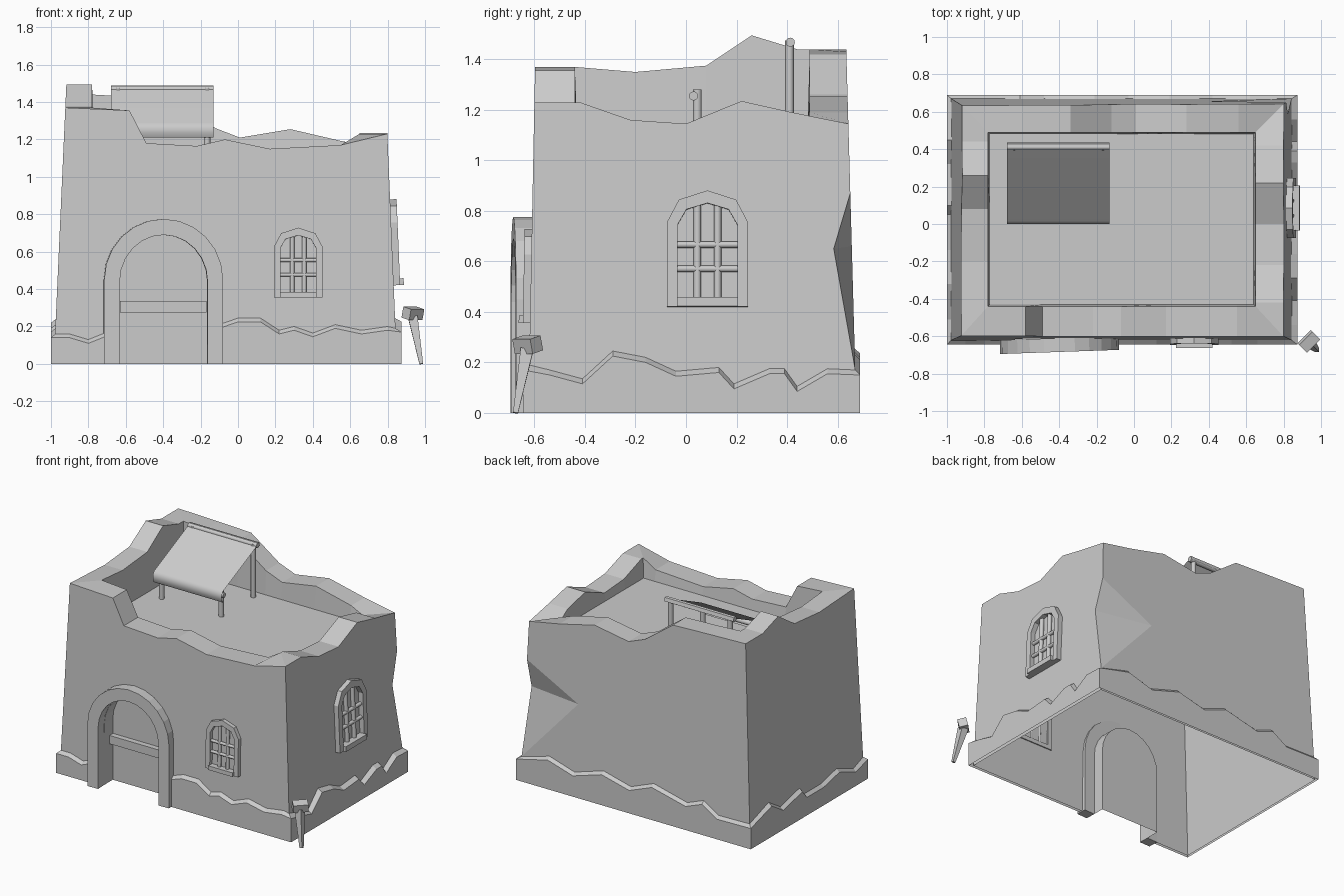
import bpy, bmesh
from math import sin, cos, pi, radians
from mathutils import Vector, Matrix

cube = bpy.data.objects.get("Cube")
if cube:
    bpy.data.objects.remove(cube, do_unlink=True)

grey = bpy.data.materials.new("plain_grey")
grey.use_nodes = True
grey.diffuse_color = (0.6, 0.6, 0.6, 1)
grey.node_tree.nodes["Principled BSDF"].inputs["Base Color"].default_value = grey.diffuse_color


def finish(bm, name, matrix=None, smooth=False, recalc=True):
    if recalc:
        bmesh.ops.recalc_face_normals(bm, faces=bm.faces)
    mesh = bpy.data.meshes.new(name)
    bm.to_mesh(mesh)
    bm.free()
    mesh.materials.append(grey)
    obj = bpy.data.objects.new(name, mesh)
    bpy.context.collection.objects.link(obj)
    if matrix:
        obj.matrix_world = matrix
    if smooth:
        bpy.ops.object.select_all(action='DESELECT')
        obj.select_set(True)
        bpy.context.view_layer.objects.active = obj
        bpy.ops.object.shade_smooth_by_angle(angle=radians(40))
    return obj


def face(bm, points):
    return bm.faces.new([bm.verts.new(p) for p in points])


def strip(bm, lower, upper):
    for i in range(len(lower) - 1):
        face(bm, (lower[i], lower[i + 1], upper[i + 1], upper[i]))


def weld(bm):
    bmesh.ops.remove_doubles(bm, verts=bm.verts, dist=0.0005)


def box(name, low, high, matrix=None):
    bm = bmesh.new()
    low, high = Vector(low), Vector(high)
    place = Matrix.Translation((low + high) / 2) @ Matrix.Diagonal(high - low).to_4x4()
    bmesh.ops.create_cube(bm, size=1, matrix=place)
    return finish(bm, name, matrix)


def rod(name, a, b, r, tip=None, segments=12, matrix=None):
    a, b = Vector(a), Vector(b)
    turn = (b - a).to_track_quat('Z', 'Y').to_matrix().to_4x4()
    bm = bmesh.new()
    bmesh.ops.create_cone(bm, cap_ends=True, segments=segments, radius1=r,
                          radius2=r if tip is None else tip, depth=(b - a).length,
                          matrix=Matrix.Translation((a + b) / 2) @ turn)
    return finish(bm, name, matrix, smooth=segments > 4)


def arch(w, spring, top, n):
    curve = [(-w * cos(pi * i / n), spring + (top - spring) * sin(pi * i / n)) for i in range(n + 1)]
    return [(-w, 0)] + curve + [(w, 0)]


def arch_frame(name, outer, inner, front, back, matrix):
    bm = bmesh.new()
    strip(bm, [(x, front, z) for x, z in outer], [(x, front, z) for x, z in inner])
    weld(bm)
    new = bmesh.ops.extrude_face_region(bm, geom=bm.faces[:])["geom"]
    bmesh.ops.translate(bm, vec=(0, back - front, 0),
                        verts=[v for v in new if isinstance(v, bmesh.types.BMVert)])
    # put back the front faces consumed by the extrusion
    if not any(all(abs(v.co.y - front) < 1e-5 for v in f.verts) for f in bm.faces):
        strip(bm, [(x, front, z) for x, z in outer], [(x, front, z) for x, z in inner])
        weld(bm)
    return finish(bm, name, matrix)


def clamp(v, low, high):
    return max(low, min(high, v))


def on_wall(p):
    # leaning outer wall planes
    x, y, z = p
    return Vector((clamp(x, -.985 + .045 * z, .85 - .042 * z),
                   clamp(y, -.625 + .02 * z, .675 - .028 * z), z))


def around(front, right, back, left):
    return [[(t, -9, z) for t, z in front], [(9, t, z) for t, z in right],
            [(t, 9, z) for t, z in back], [(-9, t, z) for t, z in left]]


# Walls with a worn, uneven top edge
sides = around(
    [(-9, 1.37), (-.58, 1.355), (-.49, 1.18), (-.22, 1.165), (-.07, 1.2), (.17, 1.15), (.55, 1.17)],
    [(-9, 1.23), (-.42, 1.23), (-.22, 1.16), (0, 1.145), (.22, 1.235), (.42, 1.19)],
    [(9, 1.145), (.56, 1.19), (.28, 1.255), (.01, 1.21), (-.12, 1.26), (-.34, 1.42), (-.6, 1.43)],
    [(9, 1.44), (.44, 1.44), (.26, 1.495), (.08, 1.375), (-.2, 1.35)])
DOOR_X = -.4
opening = arch(.235, .44, .69, 12)
doorway = [on_wall((DOOR_X + x, -9, z)) for x, z in opening]
chip_low, chip_mid, chip_high, chip_tip = [
    on_wall(p) for p in ((9, 9, .17), (9, .585, .65), (9, 9, .87), (.4, 9, .66))]
bm = bmesh.new()
for i, side in enumerate(sides):
    tops = side + [sides[(i + 1) % 4][0]]
    feet = [on_wall((tops[k][0], tops[k][1], 0)) for k in (0, -1)]
    start = doorway if i == 0 else []
    rise = [chip_low, chip_mid, chip_high] if i == 1 else []
    fall = [chip_high, chip_tip, chip_low] if i == 2 else []
    face(bm, feet[:1] + start + feet[1:] + rise + [on_wall(p) for p in reversed(tops)] + fall)
face(bm, (chip_low, chip_tip, chip_mid))
face(bm, (chip_mid, chip_tip, chip_high))

# Parapet top, inner faces and roof deck
loop = [on_wall(p) for side in sides for p in side]
rim = [Vector((clamp(p.x, -.78, .65), clamp(p.y, -.44, .49), p.z)) for p in loop]
deck = [Vector((clamp(p.x, -.77, .64), clamp(p.y, -.43, .48), 1.09)) for p in rim]
strip(bm, loop + loop[:1], rim + rim[:1])
strip(bm, rim + rim[:1], deck + deck[:1])
face(bm, deck)
weld(bm)
finish(bm, "walls_and_roof")

# Jagged plinth around the foot of the walls
skirt = around(
    [(-.1, .19), (0, .225), (.12, .225), (.22, .16), (.3, .18), (.4, .145), (.52, .19), (.66, .16), (.8, .18)],
    [(-9, .17), (-.54, .15), (-.41, .115), (-.29, .225), (-.16, .2), (-.04, .145), (.13, .16),
     (.19, .095), (.33, .155), (.39, .155), (.44, .085), (.56, .155)],
    [(9, .15), (.62, .21), (.42, .15), (.19, .22), (-.03, .165), (-.21, .235), (-.48, .17),
     (-.61, .22), (-.73, .145)],
    [(9, .15), (.45, .22), (.32, .14), (.1, .19), (.05, .13), (-.14, .13), (-.32, .17), (-.51, .1)])
path = [p for side in skirt for p in side] + [(-9, -9, .14), (-.9, -9, .14), (-.8, -9, .11), (-.7, -9, .15)]
edge = [Vector((clamp(x, -1, .875), clamp(y, -.645, .69), z)) for x, y, z in path]
bm = bmesh.new()
strip(bm, [Vector((p.x, p.y, 0)) for p in edge], edge)
strip(bm, edge, [on_wall((x, y, z + .02)) for x, y, z in path])
weld(bm)
finish(bm, "plinth", recalc=False)

# Door: surround, recess and cross bar
place = Matrix.Translation((DOOR_X, -.61, 0)) @ Matrix.Rotation(radians(2), 4, 'Z')
arch_frame("door_surround", arch(.318, .45, .775, 12), opening, -.074, 0, place)
bm = bmesh.new()
back = [(DOOR_X + x, -.52, z) for x, z in opening]
strip(bm, doorway, back)
face(bm, list(reversed(back)))
weld(bm)
finish(bm, "door_recess", recalc=False)
box("door_bar", (-.632, -.56, .275), (-.168, -.52, .335))


# Barred windows
def window(name, origin, turn, tilt, size):
    m = (Matrix.Translation(origin) @ Matrix.Rotation(turn, 4, 'Z')
         @ Matrix.Rotation(-tilt, 4, 'X') @ Matrix.Scale(size, 4))
    arch_frame(name + "_frame", arch(.16, .335, .46, 4), arch(.118, .325, .41, 4), -.035, .01, m)
    box(name + "_sill", (-.12, -.055, 0), (.12, .01, .036), m)
    for s in (-1, 1):
        rod(name + "_upright_bar", (s * .04, -.01, .03), (s * .04, -.01, .4), .015, matrix=m)
        z = .198 + s * .048
        rod(name + "_cross_bar", (-.12, -.012, z), (.12, -.012, z), .013, matrix=m)


window("front_window", (.322, -.618, .355), 0, .02, .81)
window("side_window", (.832, .085, .42), pi / 2, .042, 1)

# Roof awning: cloth on four posts
bm = bmesh.new()
cloth = [(.012, 1.21), (0, 1.235), (0, 1.265), (.015, 1.29), (.395, 1.465), (.41, 1.488), (.428, 1.485), (.435, 1.46)]
strip(bm, [(-.68, y, z) for y, z in cloth], [(-.13, y, z) for y, z in cloth])
weld(bm)
bmesh.ops.reverse_faces(bm, faces=[f for f in bm.faces])
sheet = finish(bm, "awning_cloth", smooth=True, recalc=False)
if sheet.data.polygons[3].normal.z < 0:
    sheet.data.flip_normals()
for x in (-.64, -.165):
    rod("awning_front_post", (x, .045, 1.08), (x, .045, 1.28), .017)
    rod("awning_back_post", (x, .41, 1.08), (x, .41, 1.475), .017)
rod("awning_back_rail", (-.68, .413, 1.468), (-.13, .413, 1.468), .018)
rod("awning_front_rail", (-.68, .03, 1.255), (-.13, .03, 1.255), .018)

# Leaning stake beside the corner
rod("stake_shaft", (.935, -.63, .25), (.98, -.675, 0), .036, .014, segments=4)
head = (Matrix.Translation((.935, -.627, .27)) @ Matrix.Rotation(pi / 4, 4, 'Z')
        @ Matrix.Rotation(radians(14), 4, 'X'))
box("stake_head", (-.05, -.03, -.03), (.05, .03, .03), head)
